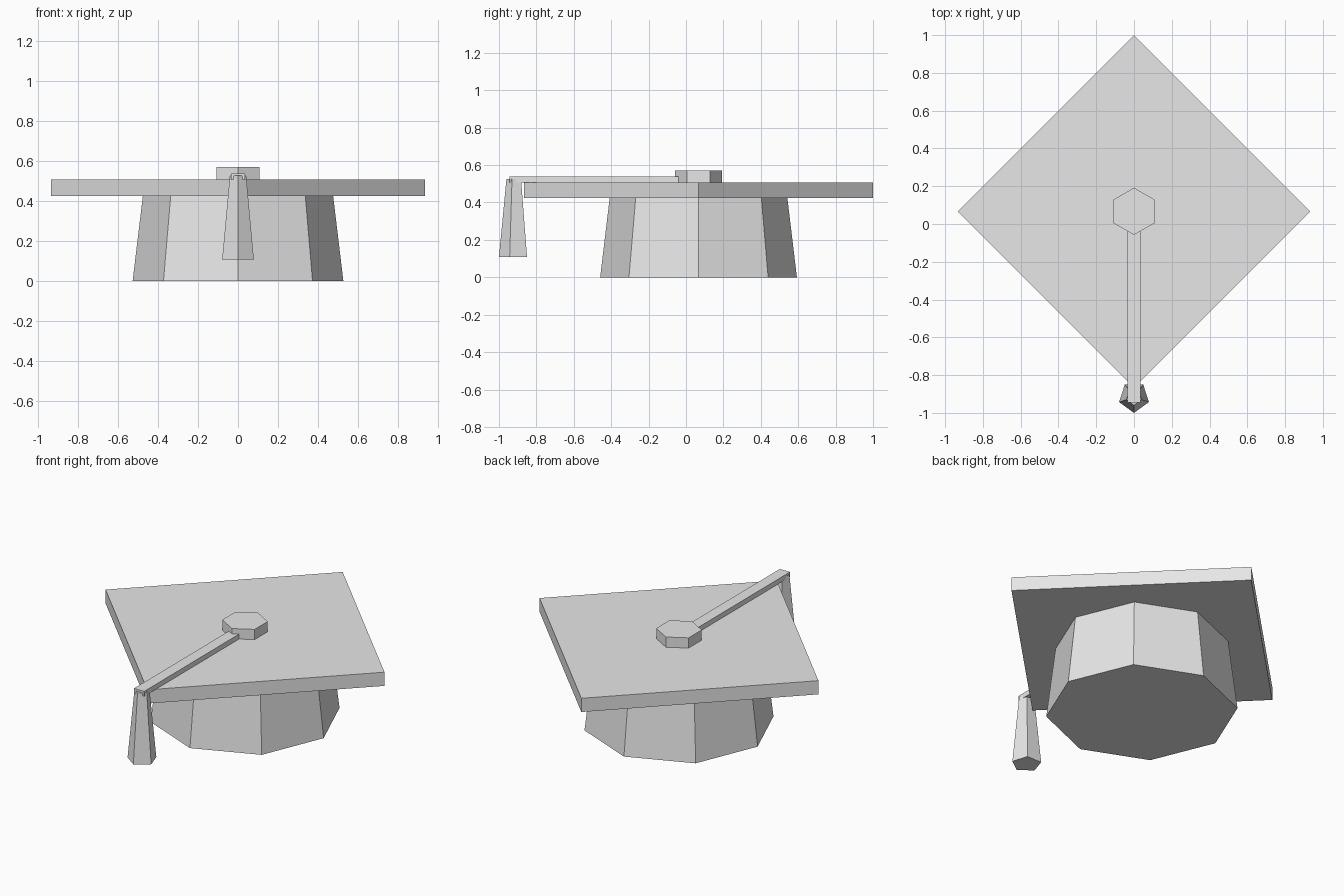
import bpy
import math

cube = bpy.data.objects.get("Cube")
if cube:
    bpy.data.objects.remove(cube, do_unlink=True)

GREY = (0.8, 0.8, 0.8, 1.0)
grey = bpy.data.materials.new("light grey")
grey.use_nodes = True
grey.diffuse_color = GREY
grey.node_tree.nodes["Principled BSDF"].inputs["Base Color"].default_value = GREY

CENTRE_Y = 0.067


def prism(name, sides, bottom, top, z0, z1, y=CENTRE_Y):
    """Tapered prism with one corner pointing to the front."""
    verts, n = [], sides
    for radius, z in ((bottom, z0), (top, z1)):
        for i in range(n):
            a = 2 * math.pi * i / n - math.pi / 2
            verts.append((radius * math.cos(a), y + radius * math.sin(a), z))
    faces = [tuple(reversed(range(n))), tuple(range(n, 2 * n))]
    faces += [(i, (i + 1) % n, n + (i + 1) % n, n + i) for i in range(n)]
    mesh = bpy.data.meshes.new(name)
    mesh.from_pydata(verts, [], faces)
    mesh.materials.append(grey)
    obj = bpy.data.objects.new(name, mesh)
    bpy.context.collection.objects.link(obj)
    return obj


# Head band, flat board and button
prism("head_band", 8, 0.526, 0.475, 0, 0.425)
prism("board", 4, 0.933, 0.933, 0.425, 0.508)
prism("button", 6, 0.125, 0.125, 0.508, 0.57)

# Hanging tassel
prism("tassel", 5, 0.083, 0.043, 0.108, 0.526, y=-0.917)

# Cord running from the button to the tassel
front, back, low, high = -0.945, -0.04, 0.508, 0.538
bpy.ops.mesh.primitive_cube_add(
    size=1, location=(0, (front + back) / 2, (low + high) / 2))
cord = bpy.context.object
cord.name = "cord"
cord.scale = (0.068, back - front, high - low)
bpy.ops.object.transform_apply(location=False, rotation=False, scale=True)
cord.data.materials.append(grey)
